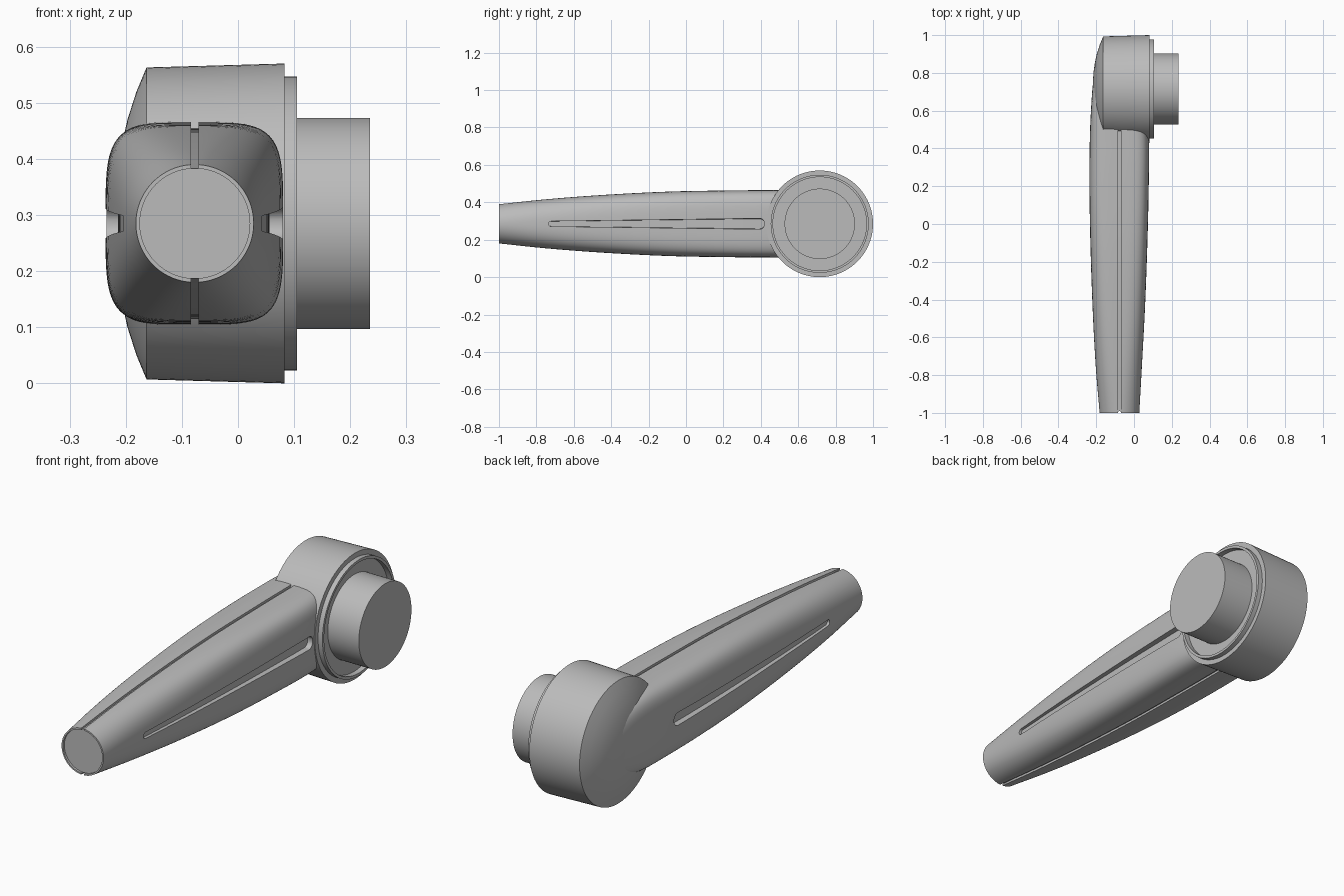
import bpy, bmesh, math
from mathutils import Vector

cube = bpy.data.objects.get("Cube")
if cube:
    bpy.data.objects.remove(cube, do_unlink=True)

grey = bpy.data.materials.new("plain grey")
grey.use_nodes = True
grey.diffuse_color = (0.5, 0.5, 0.5, 1)
grey.node_tree.nodes["Principled BSDF"].inputs["Base Color"].default_value = (0.5, 0.5, 0.5, 1)

ZC = 0.285          # height of the arm and drum axes
XS = -0.077         # seam plane of the arm
HUB_Y = 0.715       # drum axis


def loft(name, rings):
    """Closed solid through rings of equal point count."""
    bm = bmesh.new()
    vs = [[bm.verts.new(p) for p in ring] for ring in rings]
    n = len(vs[0])
    for a, b in zip(vs, vs[1:]):
        for i in range(n):
            j = (i + 1) % n
            bm.faces.new((a[i], a[j], b[j], b[i]))
    bm.faces.new(vs[0])
    bm.faces.new(vs[-1])
    bmesh.ops.recalc_face_normals(bm, faces=bm.faces)
    me = bpy.data.meshes.new(name)
    bm.to_mesh(me)
    bm.free()
    me.materials.append(grey)
    ob = bpy.data.objects.new(name, me)
    bpy.context.collection.objects.link(ob)
    return ob


def turned(name, profile, y, seg=96):
    """Solid turned around an x-parallel axis; profile is (x, radius)."""
    rings = []
    for x, r in profile:
        r = max(r, 0.001)
        rings.append([(x, y + r * math.cos(math.tau * i / seg),
                       ZC + r * math.sin(math.tau * i / seg)) for i in range(seg)])
    return loft(name, rings)


def activate(ob):
    bpy.ops.object.select_all(action='DESELECT')
    ob.select_set(True)
    bpy.context.view_layer.objects.active = ob


def cut(ob, cutter):
    cutter.hide_render = True
    mod = ob.modifiers.new("cut", 'BOOLEAN')
    mod.operation = 'DIFFERENCE'
    mod.solver = 'EXACT'
    mod.object = cutter
    activate(ob)
    bpy.ops.object.modifier_apply(modifier=mod.name)
    bpy.data.objects.remove(cutter, do_unlink=True)


# Arm stations: y, left-hand x, right-hand x, half height, squareness
KEYS = [
    (-1.00, -0.182, 0.028, 0.105, 2.0),
    (-0.75, -0.203, 0.042, 0.131, 2.5),
    (-0.45, -0.219, 0.058, 0.154, 3.1),
    (-0.10, -0.231, 0.071, 0.172, 3.8),
    (0.20, -0.236, 0.078, 0.178, 4.3),
    (0.45, -0.234, 0.079, 0.180, 4.5),
    (0.60, -0.228, 0.060, 0.178, 4.5),
    (0.75, -0.217, 0.020, 0.150, 4.0),
    (0.86, -0.200, 0.000, 0.100, 3.0),
]


def arm_at(y):
    """Smoothly interpolated (left, right, half height, squareness)."""
    k = max(i for i in range(len(KEYS) - 1) if KEYS[i][0] <= y + 1e-9)
    a, b = KEYS[k], KEYS[k + 1]
    p, q = KEYS[max(k - 1, 0)], KEYS[min(k + 2, len(KEYS) - 1)]
    h = b[0] - a[0]
    t = (y - a[0]) / h
    out = []
    for c in range(1, 5):
        m0 = (b[c] - p[c]) / (b[0] - p[0]) * h
        m1 = (q[c] - a[c]) / (q[0] - a[0]) * h
        out.append((2*t**3 - 3*t**2 + 1) * a[c] + (t**3 - 2*t**2 + t) * m0
                   + (3*t**2 - 2*t**3) * b[c] + (t**3 - t**2) * m1)
    return out


def arm_ring(y, seg=96):
    left, right, hz, n = arm_at(y)
    cx, hx = (left + right) / 2, (right - left) / 2
    ring = []
    for i in range(seg):
        a = math.tau * (i + 0.5) / seg
        c, s = math.cos(a), math.sin(a)
        ring.append((cx + hx * math.copysign(abs(c) ** (2 / n), c), y,
                     ZC + hz * math.copysign(abs(s) ** (2 / n), s)))
    return ring


arm = loft("arm", [arm_ring(-1 + 1.86 * i / 36) for i in range(37)])

# Shallow round recess in the free end
recess = [[(XS + 0.098 * math.cos(math.tau * i / 64), y, ZC + 0.098 * math.sin(math.tau * i / 64))
           for i in range(64)] for y in (-1.05, -0.99)]
cut(arm, loft("end_cutter", recess))

# Seam grooves along the top and bottom
for side in (1, -1):
    rings = []
    for i in range(25):
        y = -1 + 1.6 * i / 24
        hz = arm_at(y)[2]
        lo, hi = ZC + side * (hz - 0.010), ZC + side * (hz + 0.05)
        y = -1.03 if i == 0 else y
        rings.append([(XS - 0.007, y, lo), (XS + 0.007, y, lo),
                      (XS + 0.007, y, hi), (XS - 0.007, y, hi)])
    cut(arm, loft("seam_cutter", rings))

# Long tapered slots with round ends, one on each flank
Y0, Y1 = -0.735, 0.42
stations = [Y0 + 0.013 * (1 - math.cos(a * math.pi / 12)) for a in range(1, 7)]
stations += [Y0 + 0.013 + (Y1 - Y0 - 0.04) * i / 16 for i in range(1, 16)]
stations += [Y1 - 0.027 * (1 - math.sin(a * math.pi / 12)) for a in range(0, 6)]
for side in (0, 1):
    out = 1 if side else -1
    rings = []
    for y in stations:
        t = (y - Y0) / (Y1 - Y0)
        w = 0.013 + 0.014 * t
        if y < Y0 + 0.013:
            w = math.sqrt(max(0, 0.013**2 - (Y0 + 0.013 - y)**2))
        if y > Y1 - 0.027:
            w = math.sqrt(max(0, 0.027**2 - (y - Y1 + 0.027)**2))
        x = arm_at(y)[side]
        xi, xo = x - out * (0.012 + 0.013 * t), x + out * 0.03
        rings.append([(xi, y, ZC - w), (xo, y, ZC - w * 1.2),
                      (xo, y, ZC + w * 1.2), (xi, y, ZC + w)])
    cut(arm, loft("slot_cutter", rings))

# Drum with a gently domed outer face
drum = turned("drum", [(-0.218, 0), (-0.217, 0.05), (-0.213, 0.10), (-0.206, 0.145),
                       (-0.197, 0.185), (-0.181, 0.235), (-0.163, 0.278),
                       (0.083, 0.285), (0.083, 0.255), (0.080, 0.252), (0.080, 0)], HUB_Y)

# Raised rim around the mounting side, open in the middle
rim = turned("rim", [(0.07, 0.25), (0.07, 0.262), (0.105, 0.262), (0.105, 0.25)], HUB_Y)
bm = bmesh.new()
bm.from_mesh(rim.data)
caps = [f for f in bm.faces if len(f.verts) > 4]
bmesh.ops.delete(bm, geom=caps, context='FACES_ONLY')
bmesh.ops.bridge_loops(bm, edges=[e for e in bm.edges if e.is_boundary])
bmesh.ops.recalc_face_normals(bm, faces=bm.faces)
bm.to_mesh(rim.data)
bm.free()

# Mounting boss
boss = turned("mounting_boss", [(0.06, 0.188), (0.235, 0.188)], HUB_Y)

for ob in (arm, drum, rim, boss):
    activate(ob)
    bpy.ops.object.shade_smooth_by_angle(angle=math.radians(30))
